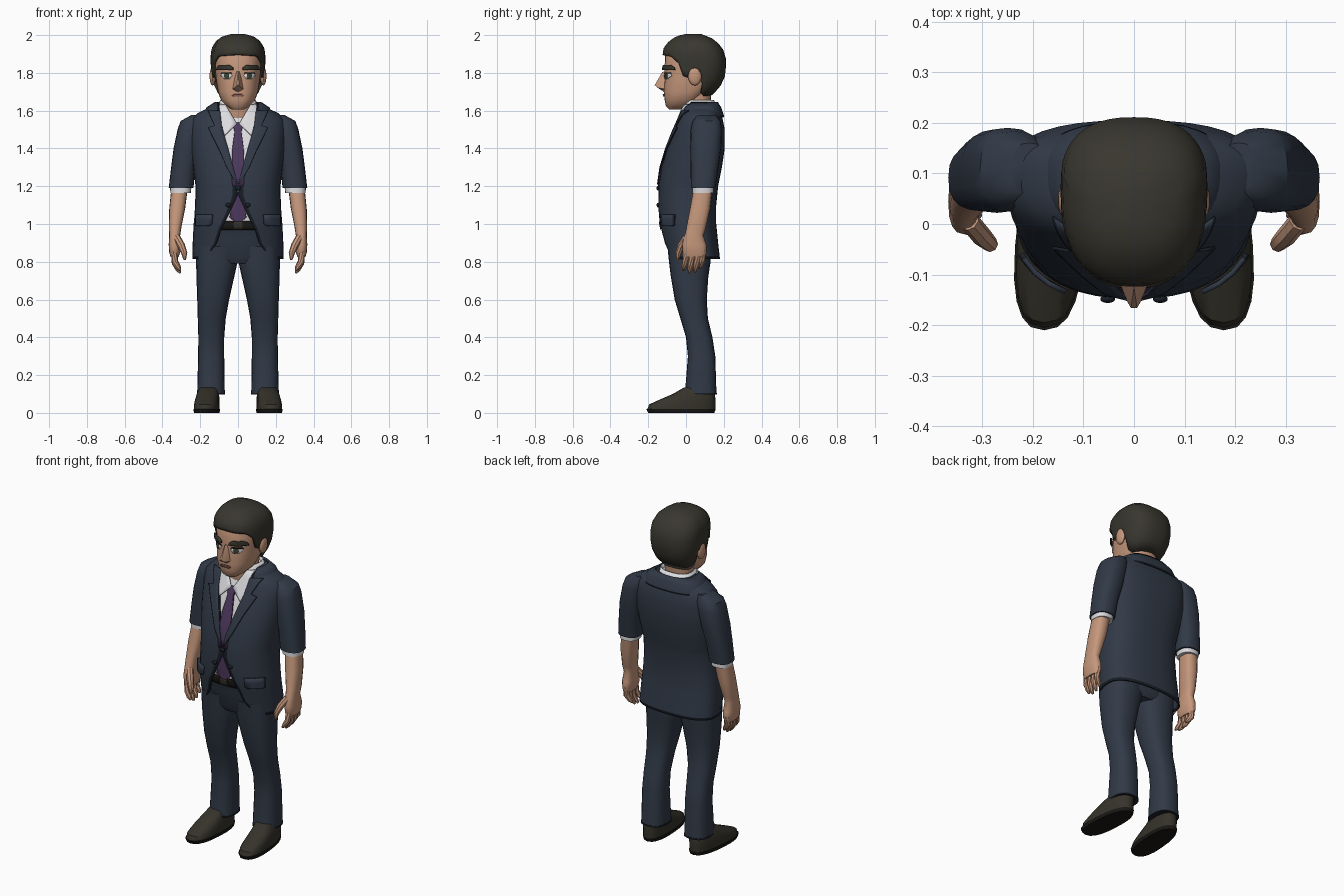
import bpy, bmesh
from math import sin, cos, asin, pi, copysign, radians
from mathutils import Vector, Matrix

cube = bpy.data.objects.get("Cube")
if cube:
    bpy.data.objects.remove(cube)


def material(name, *rgb):
    mat = bpy.data.materials.new(name)
    mat.use_nodes = True
    mat.diffuse_color = (*rgb, 1)
    mat.node_tree.nodes["Principled BSDF"].inputs["Base Color"].default_value = (*rgb, 1)
    return mat


skin = material("skin", .56, .31, .2)
hair = material("dark_hair", .04, .037, .028)
navy = material("navy_cloth", .031, .042, .063)
trim = material("dark_navy_trim", .01, .014, .022)
white = material("shirt_white", .72, .72, .75)
purple = material("purple_tie", .075, .04, .11)
leather = material("shoe_leather", .036, .033, .023)
black = material("black_detail", .01, .009, .008)
iris = material("iris_green", .05, .06, .035)
lips = material("lip_brown", .28, .11, .08)
POWER = .8
built = []


def finish(name, bm, mats, mirror=False, thick=0):
    bmesh.ops.recalc_face_normals(bm, faces=bm.faces)
    mesh = bpy.data.meshes.new(name)
    bm.to_mesh(mesh)
    bm.free()
    for mat in mats:
        mesh.materials.append(mat)
    obj = bpy.data.objects.new(name, mesh)
    bpy.context.collection.objects.link(obj)
    if thick:
        solid = obj.modifiers.new("thickness", 'SOLIDIFY')
        solid.thickness, solid.offset = thick, 0
    if mirror:
        obj.modifiers.new("mirror", 'MIRROR').use_clip = False
    built.append(obj)


def grid(name, rows, mats, closed=False, caps=(), rule=None, **options):
    """Skin rows of points; rule(row, column) picks the material slot."""
    bm = bmesh.new()
    verts = [[bm.verts.new(p) for p in row] for row in rows]
    count = len(rows[0])
    for i in range(len(rows) - 1):
        for j in range(count if closed else count - 1):
            k = (j + 1) % count
            face = bm.faces.new((verts[i][j], verts[i][k], verts[i + 1][k], verts[i + 1][j]))
            face.material_index = rule(i, j) if rule else 0
    for end in caps:
        bm.faces.new(verts[end])
    finish(name, bm, mats, **options)


def sample(table, z):
    """Interpolate the columns of a table sorted by height."""
    z = min(max(z, table[0][0]), table[-1][0])
    for low, high in zip(table, table[1:]):
        if z <= high[0]:
            t = (z - low[0]) / (high[0] - low[0])
            return [a + (b - a) * t for a, b in zip(low[1:], high[1:])]


def centred(rows):
    return [(z, -w, w, front, back) for z, w, front, back in rows]


def point(table, z, angle, grow=0, bias=.6):
    x0, x1, y0, y1 = sample(table, z)
    mid = y0 + (y1 - y0) * bias
    s, c = sin(angle), cos(angle)
    depth = (mid - y0 if c > 0 else y1 - mid) + grow
    return ((x0 + x1) / 2 + ((x1 - x0) / 2 + grow) * copysign(abs(s) ** POWER, s),
            mid - depth * copysign(abs(c) ** POWER, c), z)


def angle_at(table, z, x, grow=0):
    ratio = min(1, abs(x) / (sample(table, z)[1] + grow))
    return copysign(asin(ratio ** (1 / POWER)), x)


def loft(name, table, mat, sides=20, grow=0, bias=.5, shear=0, **options):
    rows = []
    for row in table:
        ring = [point(table, row[0], 2 * pi * j / sides, grow, bias) for j in range(sides)]
        rows.append([(x + shear * y, y, z) for x, y, z in ring])
    grid(name, rows, [mat], closed=True, caps=(0, -1), **options)


def levels(*tables):
    low = max(t[0][0] for t in tables)
    high = min(t[-1][0] for t in tables)
    return sorted({r[0] for t in tables for r in t if low <= r[0] <= high})


def patch(name, table, rows, mats, grow, mirror=True, thick=.006):
    """Plate on the front of a body, between two edges given per height."""
    out = []
    zs = levels(rows, table)
    zs = sorted(set(zs + [(a + b) / 2 for a, b in zip(zs, zs[1:])]))
    for z in zs:
        a, b = [angle_at(table, z, x, grow) for x in sample(rows, z)]
        out.append([point(table, z, a + (b - a) * t, grow) for t in (0, .3, .6, .9, 1)])
    grid(name, out, mats, rule=lambda i, j: int(j == 3 and len(mats) > 1),
         mirror=mirror, thick=thick)


def shell(name, table, opening, mats, grow=0, thick=.01, columns=32):
    """Wrapped garment open at the front, with dark edging if given."""
    steps = [0, .012] + [j / columns for j in range(1, columns)] + [.988, 1]
    out = []
    for z in levels(table, opening):
        a = angle_at(table, z, sample(opening, z)[0], grow)
        out.append([point(table, z, a + (2 * pi - 2 * a) * t, grow) for t in steps])
    edged = len(mats) > 1
    grid(name, out, mats, thick=thick,
         rule=lambda i, j: int(edged and (i == 0 or j in (0, len(steps) - 2))))


def ball(name, centre, scale, mat, mirror=False):
    bm = bmesh.new()
    place = Matrix.Translation(centre) @ Matrix.Diagonal((*scale, 1))
    bmesh.ops.create_uvsphere(bm, u_segments=14, v_segments=8, radius=1, matrix=place)
    finish(name, bm, [mat], mirror)


def finger(name, path, radii):
    rows = []
    for i, (p, r) in enumerate(zip(path, radii)):
        along = Vector(path[min(i + 1, len(path) - 1)]) - Vector(path[max(i - 1, 0)])
        turn = along.to_track_quat('Z', 'Y')
        rows.append([Vector(p) + turn @ Vector((r * cos(k * pi / 4), r * sin(k * pi / 4), 0))
                     for k in range(8)])
    grid(name, rows, [skin], closed=True, caps=(0, -1), mirror=True)


# Jacket body, open at the chest and cut away at the hem
torso = centred([(.815, .237, -.1, .175), (.9, .235, -.118, .165), (1, .23, -.138, .155),
                 (1.1, .222, -.142, .155), (1.2, .22, -.14, .165), (1.3, .232, -.126, .185),
                 (1.4, .245, -.097, .2), (1.5, .25, -.06, .2), (1.55, .245, -.038, .19),
                 (1.58, .215, -.026, .18), (1.605, .165, -.018, .17), (1.635, .1, -.01, .155)])
opening = [(.815, .2), (.83, .185), (.86, .14), (.9, .112), (.97, .09), (1.06, .045),
           (1.15, .003), (1.22, .003), (1.4, .052), (1.5, .082), (1.635, .098)]
shell("jacket", torso, opening, [navy, trim])
collar = centred([(1.565, .18, -.03, .198), (1.572, .181, -.03, .196),
                  (1.615, .162, -.02, .182), (1.642, .12, -.01, .165)])
shell("jacket_collar", collar, [(1.565, .1), (1.642, .105)], [navy, trim])
patch("lapel", torso, [(1.21, .002, .008), (1.3, .025, .06), (1.4, .052, .104),
                       (1.51, .084, .16), (1.52, .086, .125), (1.6, .095, .16)],
      [navy, trim], .012)
patch("pocket_flap", torso, [(.99, .15, .222), (1.0, .138, .224), (1.05, .135, .222)],
      [navy, trim], .014, thick=.01)
for z, x in ((1.19, 0), (1.1, .052)):
    y = point(torso, z, angle_at(torso, z, x))[1] - .008
    ball("jacket_button", (x, y, z), (.015, .008, .012), trim, x > 0)

# Sleeves and turned-back cuffs
sleeve = [(1.175, .24, .362, .028, .152), (1.19, .236, .367, .026, .156),
          (1.3, .225, .354, .024, .172), (1.4, .2, .341, .022, .186),
          (1.5, .18, .32, .025, .19), (1.545, .17, .304, .035, .183), (1.578, .17, .245, .06, .16)]
loft("sleeve", sleeve[1:], navy, mirror=True)
loft("shirt_cuff", [(1.165, .25, .358, .033, .148), (1.2, .246, .36, .033, .148)], white, mirror=True)

# Shirt, tie and belt
loft("shirt", torso[2:], white, 28, grow=-.014, bias=.6)
band = centred([(1.57, .11, -.015, .165), (1.655, .092, -.018, .145)])
shell("shirt_collar", band, [(1.57, .05), (1.655, .066)], [white], thick=.008)
patch("collar_wing", torso, [(1.47, .068, .072), (1.53, .006, .088), (1.58, .035, .095),
                             (1.632, .066, .1)], [white], .008)
patch("tie", torso, [(1.2, -.03, .03), (1.3, -.034, .034), (1.4, -.03, .03),
                     (1.49, -.018, .018), (1.505, -.022, .022), (1.535, -.03, .03)],
      [purple], .003, False, .012)
patch("tie_tip", torso, [(1, -.003, .003), (1.035, -.045, .045), (1.17, -.02, .02)],
      [purple], -.003, False, .008)
patch("belt", torso, [(.97, -.1, .1), (1.015, -.09, .09)], [black], -.008, False, .012)
patch("belt_buckle", torso, [(.972, -.025, .025), (1.012, -.025, .025)], [leather], .001, False)

# Trousers
loft("trouser_seat", centred([(.79, .12, -.07, .11), (.82, .205, -.088, .13),
                              (.92, .212, -.1, .135), (.985, .212, -.122, .135)]), navy, 24)
leg = [(.1, .07, .216, -.006, .162), (.112, .07, .216, -.005, .161), (.3, .073, .211, .01, .155),
       (.4, .073, .21, 0, .14), (.5, .065, .213, -.03, .116), (.6, .047, .216, -.06, .11),
       (.72, .02, .22, -.08, .118), (.8, .002, .222, -.09, .13), (.88, .002, .22, -.098, .135)]
loft("trouser_leg", leg, navy, mirror=True)
loft("trouser_hem", [(.098, .068, .218, -.008, .164), (.106, .068, .218, -.008, .164)],
     trim, mirror=True)

# Shoes
loft("shoe_sole", [(0, .098, .228, -.2, .15), (.02, .094, .232, -.21, .157)],
     black, bias=.45, shear=-.07, mirror=True)
loft("shoe", [(.018, .098, .228, -.205, .155), (.045, .098, .228, -.195, .156),
              (.07, .1, .226, -.14, .156), (.1, .103, .22, -.07, .153),
              (.135, .107, .205, -.01, .145)], leather, bias=.45, shear=-.07, mirror=True)

# Forearms and hands
loft("forearm", [(.825, .315, .357, -.005, .1), (.85, .306, .364, -.018, .11),
                 (.89, .304, .367, -.02, .108), (.94, .306, .364, -.008, .092),
                 (.98, .3, .366, .002, .106), (1.08, .28, .364, .02, .128),
                 (1.2, .265, .352, .042, .142)], skin, 16, mirror=True)
for y, length in ((.002, .085), (.033, .1), (.063, .095), (.091, .075)):
    finger("finger", [(.336, y, .86), (.334, y - .006, .84 - length / 2),
                      (.318, y - .012, .84 - length * .8), (.305, y - .016, .84 - length)],
           (.02, .017, .014, .006))
finger("thumb", [(.325, .005, .93), (.3, -.025, .885), (.284, -.04, .845), (.282, -.045, .81)],
       (.02, .02, .016, .007))

# Neck, head, ears and nose
loft("neck", centred([(1.5, .085, -.01, .12), (1.6, .08, -.027, .125), (1.74, .085, -.03, .14)]), skin)
head = centred([(1.607, .035, -.09, -.02), (1.625, .06, -.107, .02), (1.655, .09, -.113, .07),
                (1.7, .106, -.118, .11), (1.76, .116, -.114, .165), (1.81, .122, -.113, .185),
                (1.89, .126, -.112, .188), (1.95, .1, -.08, .15)])
loft("head", head, skin, 28, bias=.6)
ball("ear", (.134, .047, 1.783), (.017, .036, .05), skin, True)
bm = bmesh.new()
for p in ((0, -.125, 1.805), (.012, -.1, 1.81), (.014, -.152, 1.722), (.006, -.166, 1.735),
          (.028, -.115, 1.715), (.008, -.12, 1.702), (.022, -.132, 1.73)):
    for side in (1, -1):
        bm.verts.new((p[0] * side, p[1], p[2]))
bmesh.ops.convex_hull(bm, input=bm.verts)
finish("nose", bm, [skin])

# Painted face details
patch("eye_white", head, [(1.768, .045, .07), (1.785, .03, .09), (1.797, .042, .085)], [white], .002)
patch("iris", head, [(1.769, .052, .068), (1.783, .046, .073), (1.797, .05, .07)], [iris], .004)
patch("upper_lid", head, [(1.796, .03, .092), (1.803, .04, .086)], [black], .004)
patch("eyebrow", head, [(1.815, .024, .112), (1.828, .026, .11), (1.842, .045, .098)], [hair], .01, thick=.009)
patch("mouth", head, [(1.674, -.022, .022), (1.681, -.034, .034), (1.687, -.02, .02)], [lips], .004, False)

# Hair cap with a hairline that dips around the ears
scalp = centred([(1.67, .09, -.1, .12), (1.71, .112, -.11, .158), (1.75, .127, -.115, .19),
                 (1.8, .136, -.118, .205), (1.88, .14, -.12, .205), (1.93, .134, -.113, .188),
                 (1.965, .112, -.085, .155), (1.99, .077, -.045, .115), (2, .035, 0, .08)])
hairline = [(0, 1.895), (.75, 1.888), (1.05, 1.85), (1.2, 1.775), (1.36, 1.775), (1.45, 1.815),
            (1.62, 1.8), (1.75, 1.7), (2.1, 1.68), (pi, 1.69)]
rows = []
for v in (0, .15, .3, .45, .6, .74, .85, .93, 1):
    ring = []
    for j in range(48):
        angle = 2 * pi * j / 48
        base = sample(hairline, min(angle, 2 * pi - angle))[0]
        ring.append(point(scalp, base + (2 - base) * v, angle))
    rows.append(ring)
grid("hair", rows, [hair], closed=True, caps=(-1,), thick=.012)

# Smooth shading with crisp edges
bpy.ops.object.select_all(action='DESELECT')
for obj in built:
    obj.select_set(True)
bpy.context.view_layer.objects.active = built[0]
bpy.ops.object.shade_smooth_by_angle(angle=radians(40))
